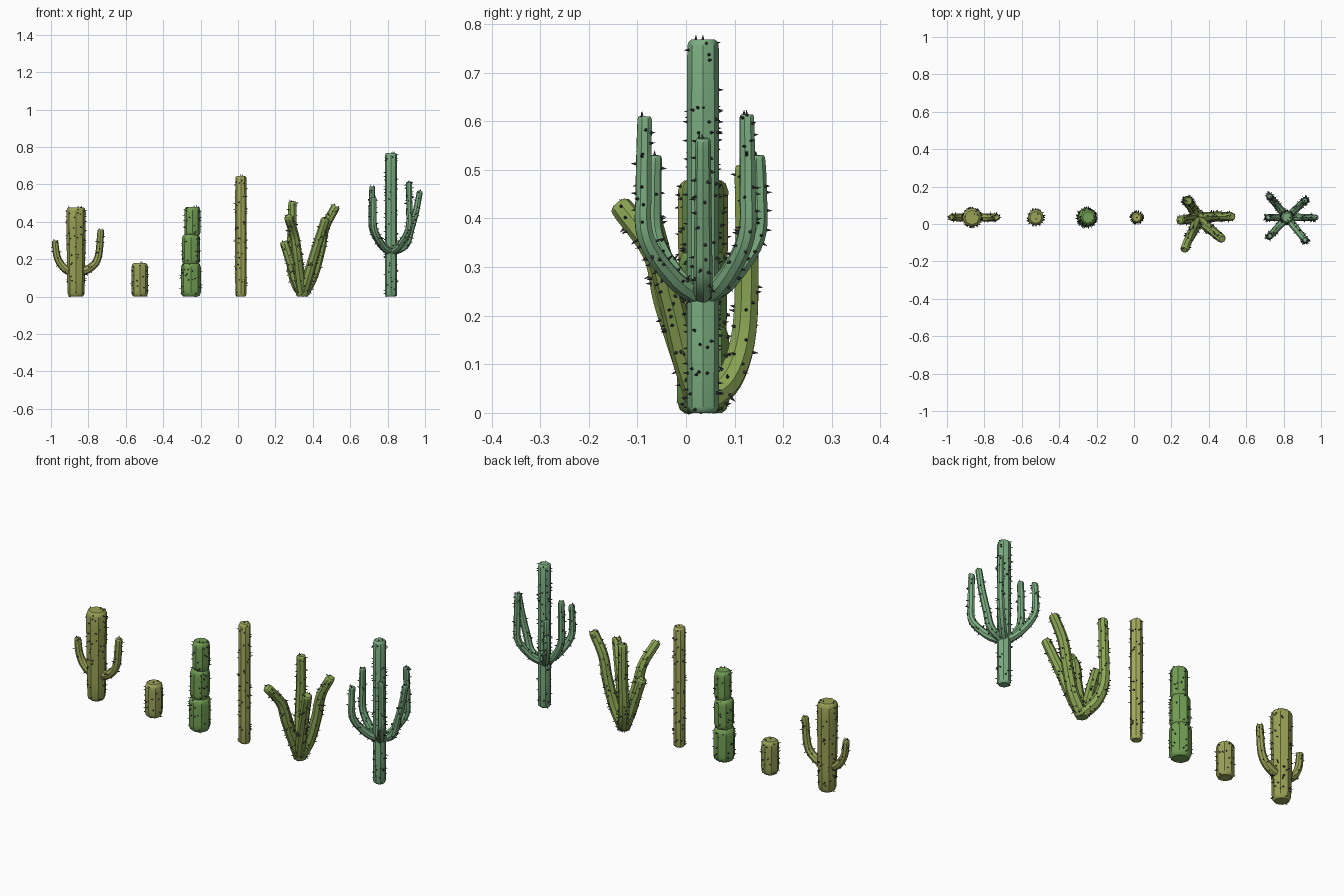
import bpy, bmesh, math, random
from mathutils import Vector

if "Cube" in bpy.data.objects:
    bpy.data.objects.remove(bpy.data.objects["Cube"])

random.seed(4)
Y = 0.035  # depth of the row


def material(name, color):
    m = bpy.data.materials.new(name)
    m.diffuse_color = (*color, 1)
    m.use_nodes = True
    m.node_tree.nodes["Principled BSDF"].inputs["Base Color"].default_value = m.diffuse_color
    return m


spine_mat = material("spine_dark", (0.05, 0.05, 0.06))


def smooth_path(pts, steps=5):
    """Catmull-Rom curve through the points."""
    p = [Vector(q) for q in pts]
    p = [2 * p[0] - p[1]] + p + [2 * p[-1] - p[-2]]
    out = []
    for i in range(1, len(p) - 2):
        a, b, c, d = p[i - 1:i + 3]
        for k in range(steps):
            t = k / steps
            out.append(0.5 * (2 * b + (c - a) * t + (2 * a - 5 * b + 4 * c - d) * t * t
                              + (3 * b - a - 3 * c + d) * t ** 3))
    return out + [p[-2]]


def stem(bm, pts, r0, r1=None, sides=8, rib=1.0):
    """Ribbed tube along a path with rounded ends, plus scattered spines."""
    r1 = r1 or r0
    path = smooth_path(pts)
    dirs = [(path[min(i + 1, len(path) - 1)] - path[max(i - 1, 0)]).normalized()
            for i in range(len(path))]
    n = len(path) - 1
    sections = []
    for back, f in ((0, 0.72), (0.12, 0.88), (0.4, 0.98)):
        sections.append((path[0] + dirs[0] * back * r0, dirs[0], r0 * f))
    for i in range(1, n):
        if (path[i] - path[0]).length > 0.5 * r0 and (path[i] - path[n]).length > 0.5 * r1:
            sections.append((path[i], dirs[i], r0 + (r1 - r0) * i / n))
    for back, f in ((0.4, 0.98), (0.12, 0.88), (0, 0.72)):
        sections.append((path[n] - dirs[n] * back * r1, dirs[n], r1 * f))

    rings, frames = [], []
    u = dirs[0].orthogonal().normalized()
    for c, d, r in sections:
        u = (u - d * u.dot(d)).normalized()
        v = d.cross(u)
        ring = []
        for k in range(sides):
            a = 2 * math.pi * k / sides
            ring.append(bm.verts.new(c + (u * math.cos(a) + v * math.sin(a)) * r * (rib if k % 2 else 1)))
        rings.append(ring)
        frames.append((c, u.copy(), v, r))
    for a, b in zip(rings, rings[1:]):
        for k in range(sides):
            j = (k + 1) % sides
            bm.faces.new((a[k], a[j], b[j], b[k]))
    bm.faces.new(rings[0][::-1])
    bm.faces.new(rings[-1])

    # spines on the sides
    for (c0, u0, v0, ra), (c1, u1, v1, rb) in zip(frames, frames[1:]):
        want = 700 * math.pi * (ra + rb) * (c1 - c0).length
        for _ in range(int(want + random.random())):
            t, a = random.random(), random.uniform(0, 2 * math.pi)
            out = (u0.lerp(u1, t) * math.cos(a) + v0.lerp(v1, t) * math.sin(a)).normalized()
            spine(bm, c0.lerp(c1, t) + out * (ra + (rb - ra) * t) * 0.93, out)
    # spines on the tip
    c, u, v, r = frames[-1]
    for _ in range(max(2, int(2200 * r * r))):
        a, q = random.uniform(0, 2 * math.pi), r * math.sqrt(random.random())
        spine(bm, c + (u * math.cos(a) + v * math.sin(a)) * q - dirs[n] * 0.002, dirs[n])


def spine(bm, pos, out):
    out = (out + Vector([random.uniform(-0.2, 0.2) for _ in range(3)])).normalized()
    u = out.orthogonal().normalized()
    v = out.cross(u)
    base = [bm.verts.new(pos + (u * math.cos(a) + v * math.sin(a)) * 0.0036)
            for a in (i * math.tau / 5 for i in range(5))]
    tip = bm.verts.new(pos + out * 0.0125)
    for i in range(5):
        bm.faces.new((base[i], base[(i + 1) % 5], tip)).material_index = 1


def cactus(name, color, stems):
    bm = bmesh.new()
    for s in stems:
        stem(bm, *s)
    me = bpy.data.meshes.new(name)
    bm.to_mesh(me)
    bm.free()
    me.materials.append(material(name + "_skin", color))
    me.materials.append(spine_mat)
    ob = bpy.data.objects.new(name, me)
    bpy.context.collection.objects.link(ob)
    bpy.ops.object.select_all(action='DESELECT')
    ob.select_set(True)
    bpy.context.view_layer.objects.active = ob
    bpy.ops.object.shade_smooth_by_angle(angle=math.radians(35))


def trunk(x, z0, z1, r, r1=None):
    return ([(x, Y, z0), (x, Y, z1)], r, r1, 16, 0.94)


# thick trunk with two raised arms
x = -0.866
cactus("two_arm_cactus", (0.32, 0.36, 0.09), [
    trunk(x, 0, 0.478, 0.046, 0.053),
    ([(x, Y, 0.125), (x - 0.06, Y, 0.15), (x - 0.1, Y, 0.21), (x - 0.113, Y, 0.3)], 0.024, 0.017),
    ([(x, Y, 0.13), (x + 0.07, Y, 0.15), (x + 0.118, Y, 0.21), (x + 0.133, Y, 0.36)], 0.024, 0.018)])

# short barrel
cactus("barrel_cactus", (0.32, 0.36, 0.10), [trunk(-0.525, 0, 0.18, 0.044)])

# three stacked segments
x = -0.252
cactus("stacked_cactus", (0.17, 0.35, 0.09), [
    trunk(x, 0, 0.18, 0.054), trunk(x + 0.001, 0.17, 0.333, 0.049), trunk(x + 0.008, 0.323, 0.48, 0.043)])

# single tall column
cactus("column_cactus", (0.38, 0.41, 0.11), [trunk(0.015, 0, 0.645, 0.03)])

# cluster of five bent stems from one base
b = (0.345, Y, 0.0)
r = 0.024
cactus("branching_cactus", (0.26, 0.38, 0.09), [
    (b[:2] and [b, (0.345, Y, 0.05)], 0.036),
    ([(0.345, Y, 0.02), (0.31, 0.09, 0.07), (0.285, 0.12, 0.17), (0.288, 0.125, 0.34), (0.291, 0.122, 0.51)], 0.03, r),
    ([(0.345, Y, 0.01), (0.40, Y, 0.11), (0.44, 0.04, 0.25), (0.465, 0.04, 0.37), (0.525, 0.04, 0.485)], 0.03, r),
    ([(0.345, Y, 0.01), (0.375, 0.0, 0.11), (0.41, -0.03, 0.23), (0.47, -0.08, 0.42)], 0.03, r),
    ([(0.345, Y, 0.01), (0.33, 0.0, 0.11), (0.315, -0.04, 0.23), (0.30, -0.065, 0.33), (0.268, -0.138, 0.43)], 0.03, r),
    ([(0.345, Y, 0.01), (0.31, 0.03, 0.09), (0.28, 0.025, 0.19), (0.245, 0.02, 0.295)], 0.028, r)])

# tall trunk ringed by six raised arms: (tip dx, tip dy, tip z)
x = 0.818
arms = [(-0.1, 0, 0.59), (0.155, 0, 0.565), (0.096, 0.09, 0.614),
        (0.096, -0.12, 0.61), (-0.092, 0.112, 0.53), (-0.092, -0.1, 0.53)]
stems = [trunk(x, 0, 0.768, 0.033)]
for dx, dy, z in arms:
    def at(f, h):
        return (x + dx * f, Y + dy * f, h)
    k = 0.7 if dx > 0.12 else 1.0
    stems.append(([at(0, 0.235), at(0.5, 0.275), at(0.98 * k, 0.36), at(1.02 * (k + 1) / 2, 0.46), at(1, z)],
                  0.021, 0.016))
cactus("many_arm_cactus", (0.20, 0.42, 0.22), stems)
